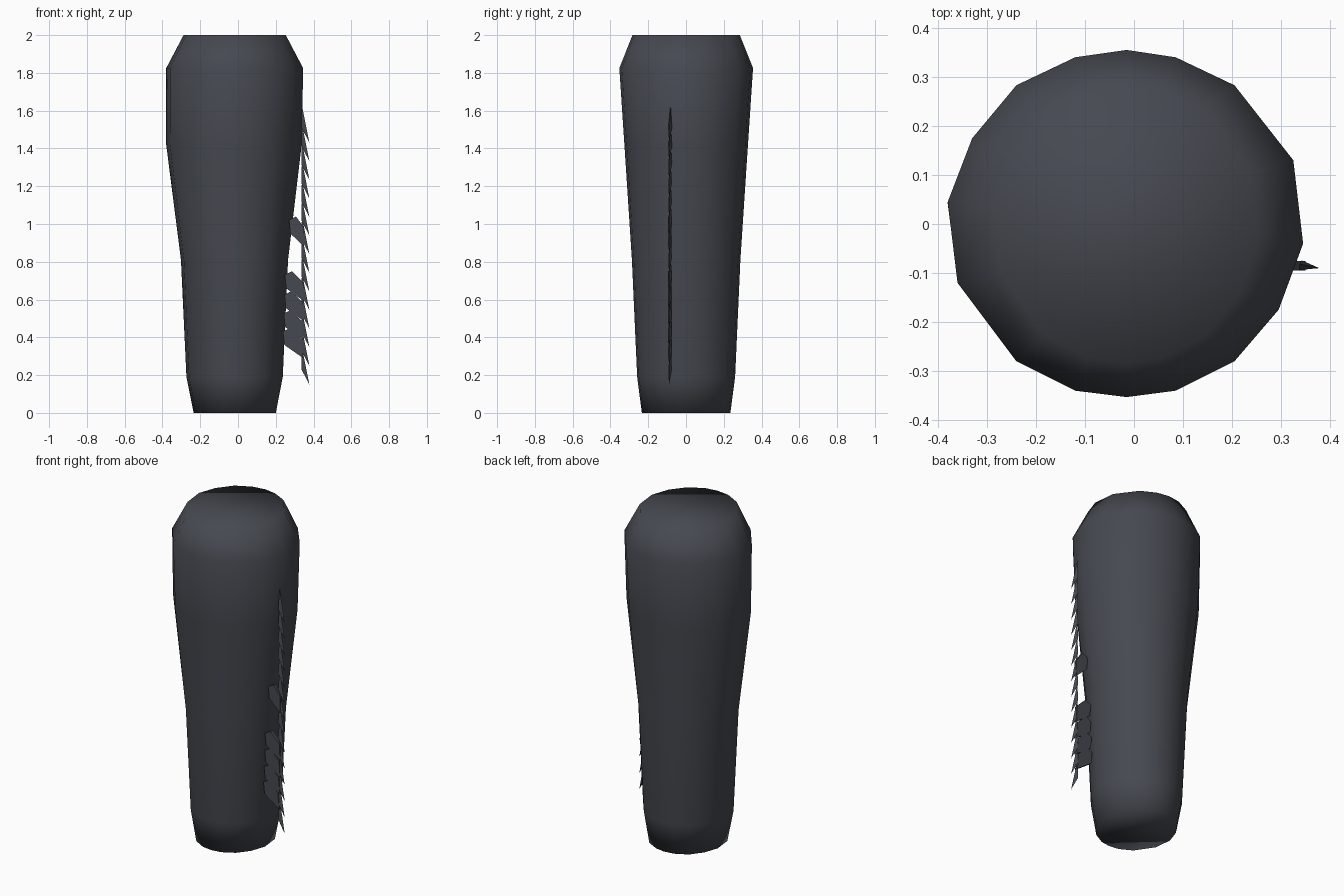
import bpy, bmesh

if "Cube" in bpy.data.objects:
    bpy.data.objects.remove(bpy.data.objects["Cube"])

mat = bpy.data.materials.new("charcoal grey")
mat.diffuse_color = (0.060, 0.066, 0.080, 1)
mat.use_nodes = True
mat.node_tree.nodes["Principled BSDF"].inputs["Base Color"].default_value = mat.diffuse_color


def make_object(name, bm, smooth):
    bmesh.ops.recalc_face_normals(bm, faces=bm.faces)
    for f in bm.faces:
        f.smooth = smooth
    me = bpy.data.meshes.new(name)
    bm.to_mesh(me)
    bm.free()
    me.materials.append(mat)
    ob = bpy.data.objects.new(name, me)
    bpy.context.collection.objects.link(ob)
    return ob


# limb body: one 16-sided section scaled at six heights
section = [(-0.015, 0.355), (0.085, 0.34), (0.205, 0.283), (0.325, 0.13),
           (0.345, -0.04), (0.295, -0.175), (0.205, -0.28), (0.085, -0.34),
           (-0.015, -0.353), (-0.12, -0.34), (-0.24, -0.28), (-0.36, -0.12),
           (-0.38, 0.045), (-0.33, 0.175), (-0.24, 0.283), (-0.12, 0.34)]
# z, min x, max x, half depth
levels = [(0, -0.235, 0.20, 0.235), (0.19, -0.273, 0.237, 0.26),
          (0.81, -0.302, 0.265, 0.288), (1.42, -0.38, 0.337, 0.328),
          (1.825, -0.38, 0.345, 0.355), (2, -0.288, 0.253, 0.285)]
bm = bmesh.new()
rings = []
for z, x0, x1, d in levels:
    rings.append([bm.verts.new((x0 + (x + 0.38) / 0.725 * (x1 - x0), y * d / 0.355, z))
                  for x, y in section])
for a, b in zip(rings, rings[1:]):
    for i in range(16):
        j = (i + 1) % 16
        bm.faces.new((a[i], a[j], b[j], b[i]))
bm.faces.new(rings[0])
bm.faces.new(rings[-1])
make_object("limb_body", bm, True)


# spiked strip: overlapping teeth pointing down and outwards
bm = bmesh.new()
for i in range(14):
    z = 0.15 + i * 0.0985
    root = [bm.verts.new(p) for p in ((0.338, -0.082, z + 0.20),
                                      (0.336, -0.094, z + 0.08),
                                      (0.342, -0.074, z + 0.08))]
    tip = bm.verts.new((0.378, -0.09, z))
    bm.faces.new(root)
    for k in range(3):
        bm.faces.new((root[k], root[(k + 1) % 3], tip))
make_object("spike_strip", bm, False)

# stubby roots joining the lower spikes to the body
bm = bmesh.new()
outline = [(0.238, 0.04), (0.275, 0.06), (0.335, 0.0), (0.345, -0.10), (0.245, -0.03)]
for z, dx in ((0.39, 0), (0.485, 0.004), (0.585, 0.008), (0.69, 0.01), (0.98, 0.032)):
    sides = [[bm.verts.new((min(x + dx, 0.35), y, z + h)) for x, h in outline]
             for y in (-0.095, -0.075)]
    bm.faces.new(sides[0])
    bm.faces.new(sides[1])
    for k in range(5):
        n = (k + 1) % 5
        bm.faces.new((sides[0][k], sides[0][n], sides[1][n], sides[1][k]))
make_object("spike_roots", bm, False)
